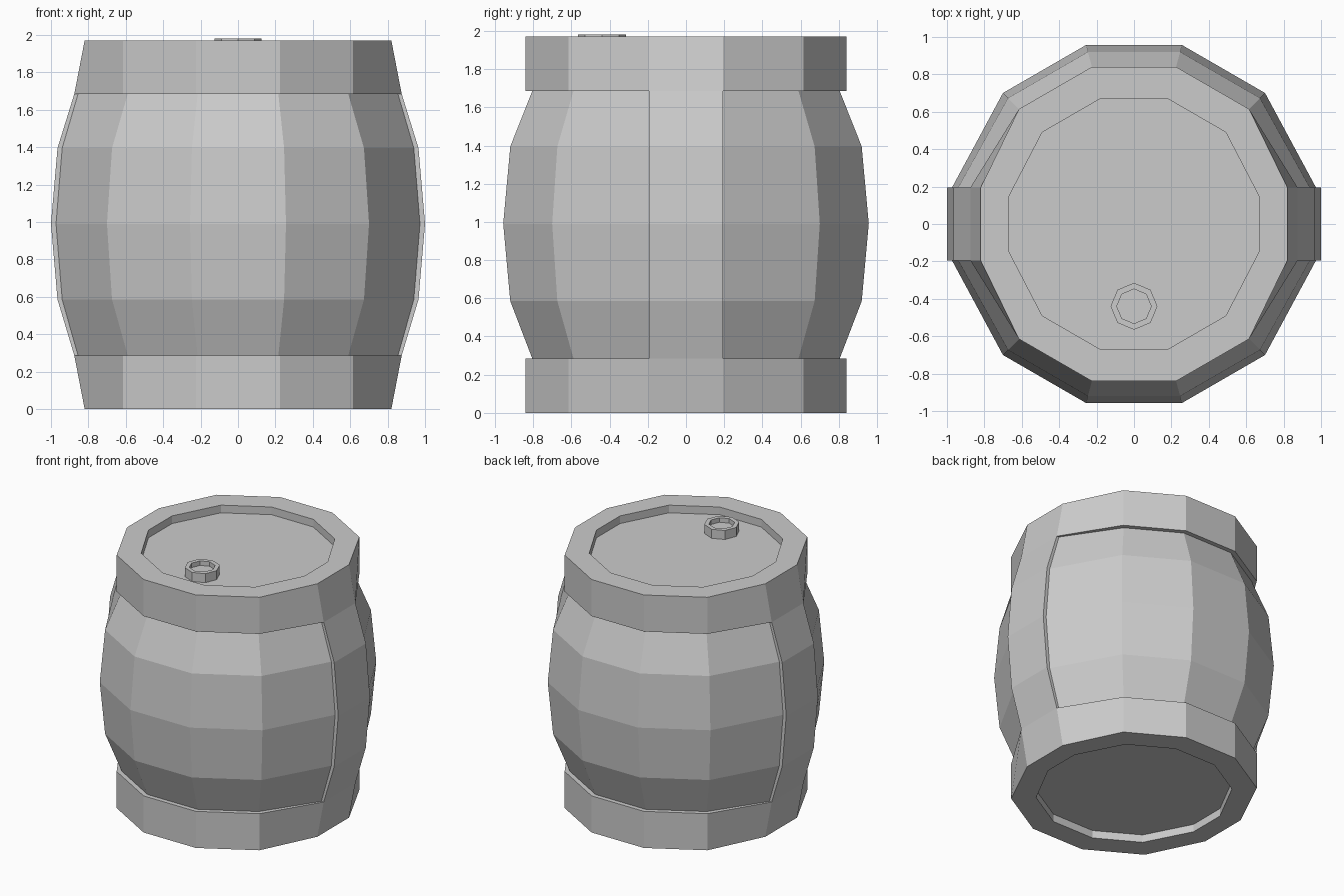
import bpy, bmesh
from math import sin, cos, pi, radians

if "Cube" in bpy.data.objects:
    bpy.data.objects.remove(bpy.data.objects["Cube"])

SY = 0.195  # half width of the side straps


def finish(bm, name):
    bmesh.ops.recalc_face_normals(bm, faces=bm.faces[:])
    me = bpy.data.meshes.new(name)
    bm.to_mesh(me)
    bm.free()
    ob = bpy.data.objects.new(name, me)
    bpy.context.collection.objects.link(ob)
    return ob


def loft(name, rings):
    # skin a stack of closed loops and cap both ends
    bm = bmesh.new()
    loops = [[bm.verts.new(p) for p in r] for r in rings]
    n = len(loops[0])
    for a, b in zip(loops, loops[1:]):
        for i in range(n):
            j = (i + 1) % n
            bm.faces.new((a[i], a[j], b[j], b[i]))
    bm.faces.new(loops[0][::-1])
    bm.faces.new(loops[-1])
    return finish(bm, name)


def ring(apothem, sx, z, sy=SY):
    # twelve-sided loop whose left and right edges follow the straps
    r = apothem / cos(radians(15))
    pts = []
    for k in range(12):
        a = radians(15 + 30 * k)
        x, y = r * cos(a), r * sin(a)
        if k in (0, 5, 6, 11):
            x = sx if x > 0 else -sx
            y = sy if y > 0 else -sy
        pts.append((x, y, z))
    return pts


# Barrel shell: recessed ends, proud rims and bulging body
loft("barrel_body", [
    ring(0.67, 0.67, 0.06, 0.145), ring(0.67, 0.67, 0.0, 0.145),
    ring(0.84, 0.82, 0.0), ring(0.84, 0.875, 0.285),
    ring(0.805, 0.855, 0.285), ring(0.92, 0.94, 0.585),
    ring(0.957, 0.973, 0.99), ring(0.92, 0.94, 1.395),
    ring(0.805, 0.855, 1.685), ring(0.84, 0.875, 1.685),
    ring(0.84, 0.82, 1.97), ring(0.67, 0.67, 1.97, 0.145),
    ring(0.67, 0.67, 1.91, 0.145),
])

# Raised straps joining the rims on both sides
outer = [(0.875, 0.285), (0.965, 0.585), (1.0, 0.99), (0.965, 1.395), (0.875, 1.685)]
profile = outer + [(x - 0.06, z) for x, z in reversed(outer)]
for s, name in ((1, "right_strap"), (-1, "left_strap")):
    loft(name, [[(s * x, y, z) for x, z in profile] for y in (-SY, SY)])


# Octagonal filler cap with a shallow dish
def octagon(r, z):
    return [(r * cos(k * pi / 4), -0.44 + r * sin(k * pi / 4), z) for k in range(8)]


loft("filler_cap", [octagon(0.125, 1.905), octagon(0.125, 1.98),
                    octagon(0.092, 1.98), octagon(0.092, 1.945)])
